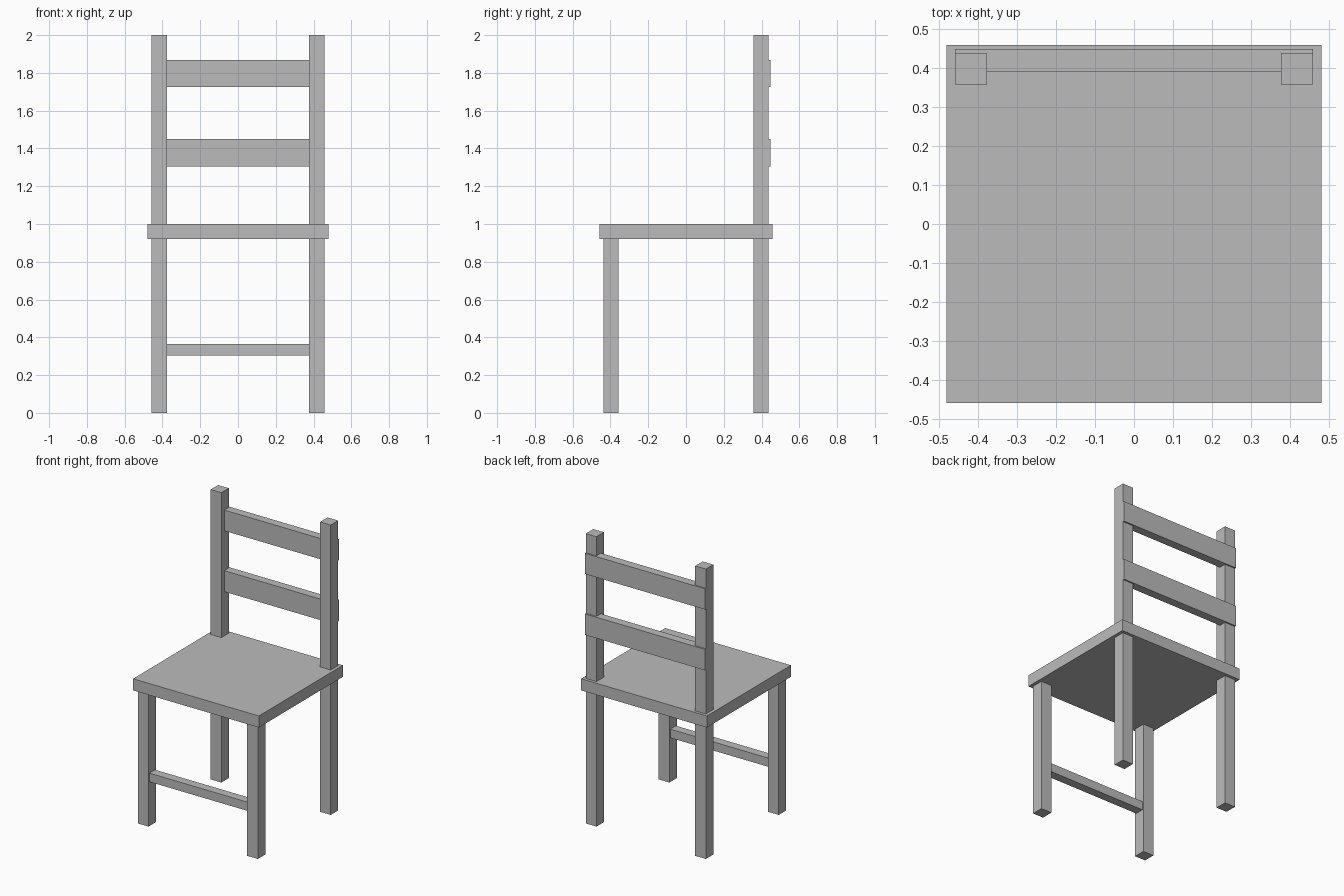
import bpy

cube = bpy.data.objects.get("Cube")
if cube:
    bpy.data.objects.remove(cube, do_unlink=True)

grey = bpy.data.materials.new("plain_grey")
grey.use_nodes = True
colour = (0.5, 0.5, 0.5, 1)
grey.diffuse_color = colour
grey.node_tree.nodes["Principled BSDF"].inputs["Base Color"].default_value = colour


def box(name, low, high):
    """Add a box spanning two opposite corners."""
    centre = [(a + b) / 2 for a, b in zip(low, high)]
    bpy.ops.mesh.primitive_cube_add(size=1, location=centre)
    part = bpy.context.object
    part.name = name
    for vert in part.data.vertices:
        vert.co = [c * (b - a) for c, a, b in zip(vert.co, low, high)]
    part.data.materials.append(grey)
    return part


OUT, IN = 0.458, 0.377             # outer and inner sides of the legs
Y_IN, Y_OUT = 0.357, 0.438         # depth range of the legs
SEAT_LOW, SEAT_TOP = 0.92, 1.0

# Seat board
box("seat", (-0.48, -0.458, SEAT_LOW), (0.48, 0.458, SEAT_TOP))

# Short front legs and tall back posts
for side, x0, x1 in (("left", IN, OUT), ("right", -OUT, -IN)):
    box("front_leg_" + side, (x0, -Y_OUT, 0), (x1, -Y_IN, SEAT_LOW))
    box("back_post_" + side, (x0, Y_IN, 0), (x1, Y_OUT, 2))

# Back slats, let into the rear of the posts
for name, z0, z1 in (("lower_slat", 1.305, 1.45), ("upper_slat", 1.725, 1.868)):
    box(name, (-OUT, 0.389, z0), (OUT, 0.448, z1))

# Stretcher between the front legs
box("front_stretcher", (-IN, -0.428, 0.305), (IN, -0.367, 0.365))
